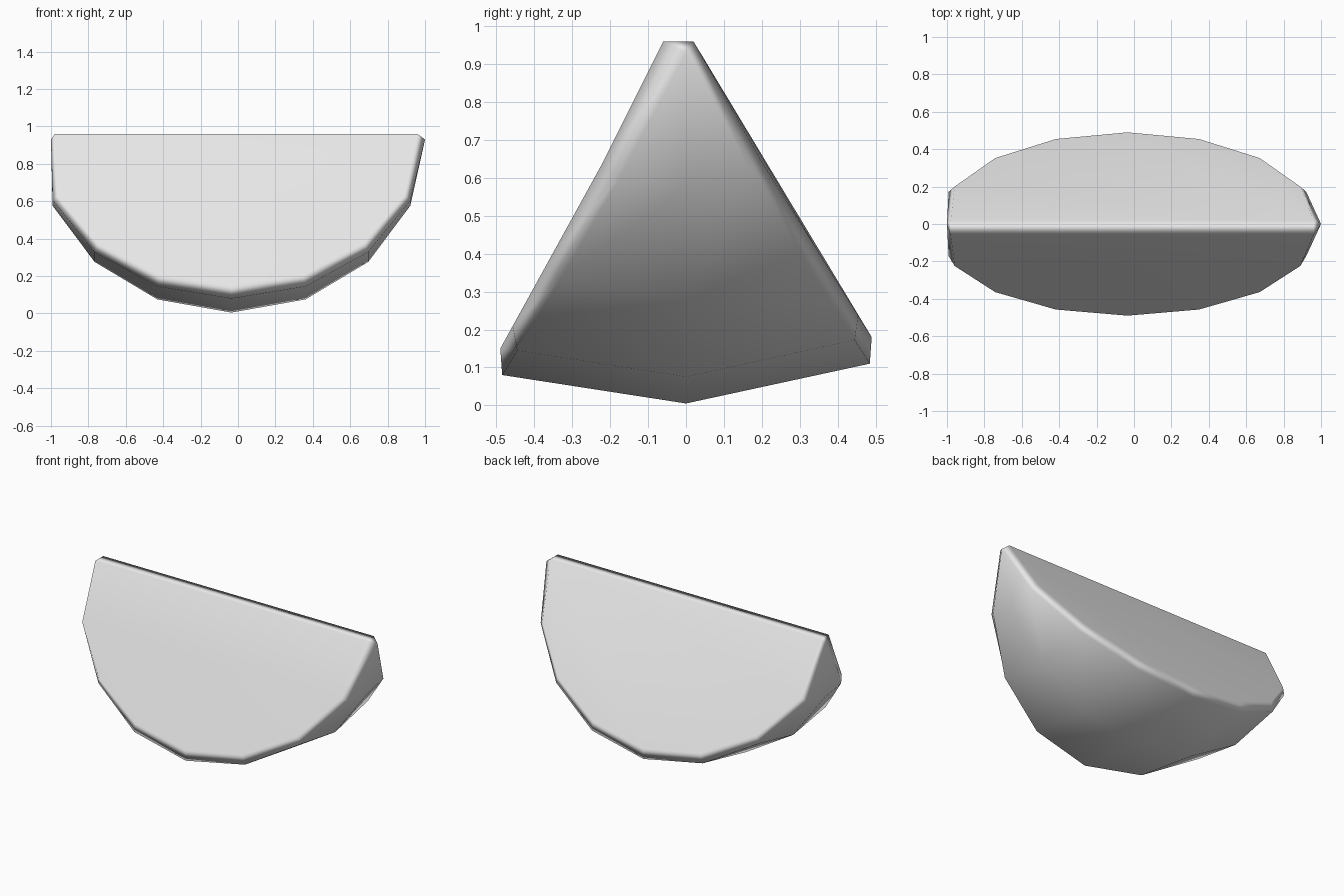
import bpy
import bmesh
import math

# Remove the default cube
cube = bpy.data.objects.get("Cube")
if cube:
    bpy.data.objects.remove(cube, do_unlink=True)

# Single grey material
grey = bpy.data.materials.new("light grey")
grey.use_nodes = True
colour = (0.8, 0.8, 0.8, 1)
grey.diffuse_color = colour
grey.node_tree.nodes["Principled BSDF"].inputs["Base Color"].default_value = colour

STEPS = 8
CENTRE_X = -0.035
TIP_Z = 0.93
TOP_Z = 0.96

bm = bmesh.new()


def arc(rx, rz, y_tip, y_mid, power=1.0, z_tip=TIP_Z, x_min=-1.0, x_max=1.0):
    """Half ellipse hanging below the ridge, bulging in y at its middle."""
    verts = []
    for i in range(STEPS + 1):
        a = math.pi * (i / STEPS - 0.5)
        c = max(math.cos(a), 0.0)
        x = min(max(CENTRE_X + rx * math.sin(a), x_min), x_max)
        z = z_tip if i in (0, STEPS) else TIP_Z - rz * c
        y = y_tip + (y_mid - y_tip) * c ** power
        verts.append(bm.verts.new((x, y, z)))
    return verts


# Rows running from the front face, round the rind, to the back face
rows = [
    arc(1.0, 0.78, -0.06, -0.49, z_tip=TOP_Z, x_min=-0.98, x_max=0.96),
    arc(1.035, 0.85, 0, -0.485, 1.08),
    arc(1.035, 0.925, 0, 0),
    arc(1.035, 0.82, 0, 0.485, 1.08),
    arc(1.0, 0.75, 0.02, 0.49, z_tip=TOP_Z, x_min=-0.98, x_max=0.96),
]

# Curved rind with bevelled rims
for a, b in zip(rows, rows[1:]):
    for i in range(STEPS):
        bm.faces.new((a[i], a[i + 1], b[i + 1], b[i]))

# Large cut faces, narrow top ridge and end caps
front, back = rows[0], rows[-1]
bm.faces.new(front)
bm.faces.new(back)
bm.faces.new((front[0], front[-1], back[-1], back[0]))
for end in (0, -1):
    bm.faces.new([row[end] for row in rows])

bmesh.ops.remove_doubles(bm, verts=bm.verts[:], dist=0.0005)
bmesh.ops.recalc_face_normals(bm, faces=bm.faces[:])
for face in bm.faces:
    face.smooth = True

mesh = bpy.data.meshes.new("wedge")
bm.to_mesh(mesh)
bm.free()
mesh.materials.append(grey)
wedge = bpy.data.objects.new("wedge", mesh)
bpy.context.collection.objects.link(wedge)

# Keep the large faces flat while the rims stay soft
weighted = wedge.modifiers.new("weighted normals", 'WEIGHTED_NORMAL')
weighted.weight = 50
